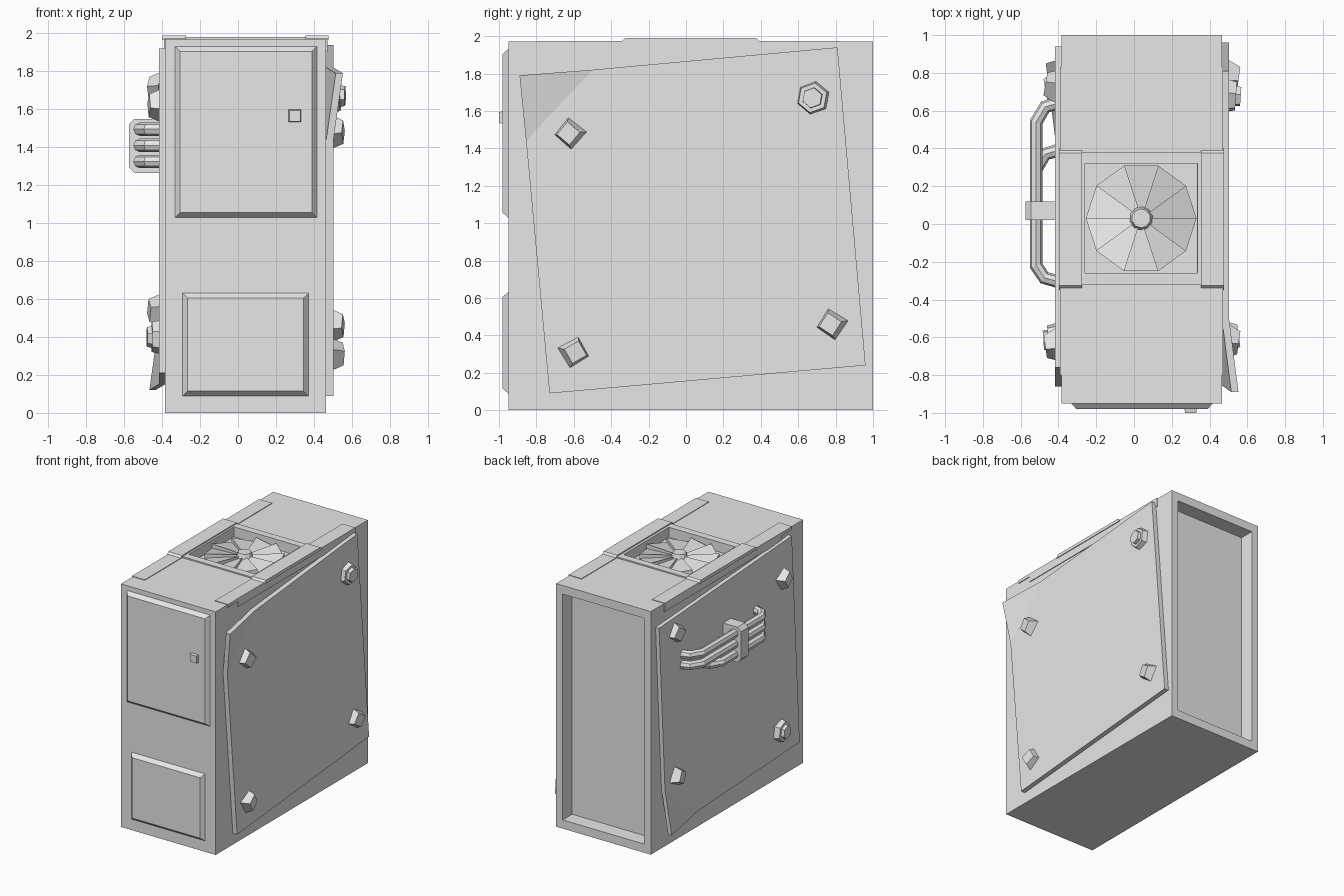
import bpy, bmesh, math
from mathutils import Vector, Matrix

if "Cube" in bpy.data.objects:
    bpy.data.objects.remove(bpy.data.objects["Cube"])

grey = bpy.data.materials.new("light_grey")
grey.use_nodes = True
grey.diffuse_color = (0.8, 0.8, 0.8, 1)
grey.node_tree.nodes["Principled BSDF"].inputs["Base Color"].default_value = (0.8, 0.8, 0.8, 1)


def finish(name, bm):
    bmesh.ops.recalc_face_normals(bm, faces=bm.faces[:])
    mesh = bpy.data.meshes.new(name)
    bm.to_mesh(mesh)
    bm.free()
    mesh.materials.append(grey)
    obj = bpy.data.objects.new(name, mesh)
    bpy.context.collection.objects.link(obj)
    return obj


def box_bm(lo, hi):
    lo, hi = Vector(lo), Vector(hi)
    bm = bmesh.new()
    bmesh.ops.create_cube(bm, size=1)
    for v in bm.verts:
        v.co = (lo + hi) / 2 + v.co * (hi - lo)
    return bm


def box(name, lo, hi):
    return finish(name, box_bm(lo, hi))


def face_towards(bm, axis):
    return max(bm.faces, key=lambda f: f.calc_center_median().dot(Vector(axis)))


def pocket(bm, axis, lo, hi, depth):
    """Sink a rectangle (snapped to lo/hi) into the face pointing along axis."""
    axis = Vector(axis)
    face = face_towards(bm, axis)
    bmesh.ops.inset_individual(bm, faces=[face], thickness=0.05)
    mid = face.calc_center_median()
    for v in face.verts:
        for i in range(3):
            if not axis[i]:
                v.co[i] = lo[i] if v.co[i] < mid[i] else hi[i]
    bmesh.ops.inset_individual(bm, faces=[face], thickness=0.001)
    for v in face.verts:
        v.co -= axis * depth


def shrink_face(bm, axis, amount):
    """Chamfer a box by pulling in the face pointing along axis."""
    face = face_towards(bm, axis)
    mid = face.calc_center_median()
    for v in face.verts:
        for i in range(3):
            if not axis[i]:
                v.co[i] -= math.copysign(amount, v.co[i] - mid[i])


# Case with a recessed back and a square fan well
X0, X1, TOP = -0.385, 0.465, 1.97
body = box_bm((X0, -0.95, 0), (X1, 1, TOP))
pocket(body, (0, 1, 0), (X0 + 0.06, 0, 0.07), (X1 - 0.06, 0, TOP - 0.07), 0.12)
well_lo, well_hi = (-0.26, -0.26, 0), (0.335, 0.32, 0)
pocket(body, (0, 0, 1), well_lo, well_hi, 0.07)
finish("case", body)

# Raised front doors and latch
for name, lo, hi in (("upper_door", (-0.34, -0.98, 1.02), (0.425, -0.94, 1.94)),
                     ("lower_door", (-0.3, -0.98, 0.08), (0.38, -0.94, 0.64))):
    bm = box_bm(lo, hi)
    shrink_face(bm, (0, -1, 0), 0.035)
    finish(name, bm)
bm = box_bm((0.265, -1, 1.53), (0.335, -0.97, 1.6))
shrink_face(bm, (0, -1, 0), 0.006)
finish("latch", bm)

# Frame around the fan well
FZ = 1.98
for name, x0, x1, y0, y1 in (("fan_frame_left", 0.335, 0.47, -0.32, 0.38),
                             ("fan_frame_right", -0.39, -0.26, -0.32, 0.38),
                             ("fan_frame_front", -0.26, 0.335, -0.32, -0.26),
                             ("fan_frame_back", -0.26, 0.335, 0.32, 0.38)):
    box(name, (x0, y0, 1.96), (x1, y1, FZ))

# Edge rails folded over the top edges, with a thicker middle
for side, edge in (("left", X1), ("right", X0)):
    s = 1 if side == "left" else -1

    def span(a, b):
        return sorted((edge + s * a, edge + s * b))
    a, b = span(-0.11, 0.006)
    box(side + "_rail_top", (a, -0.8, 1.95), (b, 0.83, 1.975))
    a, b = span(-0.02, 0.006)
    box(side + "_rail_flange", (a, -0.67, 1.905), (b, 0.83, 1.972))
    a, b = span(-0.11, 0.012)
    bm = box_bm((a, -0.35, 1.965), (b, 0.4, 1.99))
    for v in bm.verts:
        if v.co.z > 1.98:
            v.co.y -= math.copysign(0.025, v.co.y)
    finish(side + "_rail_pad", bm)

# Fan: ten pitched blades around a chamfered hub
FAN = Vector((0.038, 0.03, 0))


def around(r, deg, z):
    a = math.radians(deg)
    return FAN + Vector((r * math.cos(a), r * math.sin(a), z))


bm = bmesh.new()
for k in range(10):
    a, b = 36 * k, 36 * k + 36
    top = [around(0.05, a, 1.93), around(0.293, a, 1.92),
           around(0.293, b, 1.955), around(0.05, b, 1.945)]
    base = [Vector((p.x, p.y, 1.9)) for p in top]
    t, d = [[bm.verts.new(p) for p in ring] for ring in (top, base)]
    bm.faces.new(t)
    for i in range(4):
        j = (i + 1) % 4
        bm.faces.new((d[i], d[j], t[j], t[i]))
finish("fan_blades", bm)


def frustum(name, segs, r0, r1, depth, matrix):
    bm = bmesh.new()
    bmesh.ops.create_cone(bm, cap_ends=True, segments=segs, radius1=r0, radius2=r1,
                          depth=depth, matrix=matrix @ Matrix.Translation((0, 0, depth / 2)))
    return finish(name, bm)


frustum("fan_hub", 10, 0.07, 0.05, 0.06, Matrix.Translation(FAN + Vector((0, 0, 1.91))))


# Crooked side panels, each with one corner bent outward
def side_panel(name, inner, outer, bent, outline):
    bm = bmesh.new()
    layers = []
    for x in (inner, outer):
        layers.append([bm.verts.new((x + (bent if i == 0 else 0), y, z))
                       for i, (y, z) in enumerate(outline)])
    n = len(outline)
    for ring in layers:
        bm.faces.new(ring[1:])
        bm.faces.new((ring[0], ring[1], ring[-1]))
    for i in range(n):
        j = (i + 1) % n
        bm.faces.new((layers[0][i], layers[0][j], layers[1][j], layers[1][i]))
    finish(name, bm)


side_panel("left_panel", X1, 0.503, 0.05,
           [(-0.89, 1.79), (-0.5, 1.82), (0.81, 1.94), (0.96, 0.24), (-0.73, 0.09), (-0.855, 1.44)])
side_panel("right_panel", X0, -0.417, -0.05,
           [(0.85, 0.12), (0.45, 0.15), (-0.86, 0.21), (-0.76, 1.92), (0.94, 1.82), (0.865, 0.48)])


# Studs and hex bolts on the side panels
def on_side(x, y, z, spin, tilt=0):
    s = 1 if x > 0 else -1
    return (Matrix.Translation((x, y, z)) @ Matrix.Rotation(s * math.pi / 2, 4, 'Y')
            @ Matrix.Rotation(math.radians(tilt), 4, 'X')
            @ Matrix.Rotation(math.radians(spin), 4, 'Z'))


LX, RX = 0.49, -0.405
studs = ((LX, -0.62, 1.48, 5, 8), (LX, -0.6, 0.31, -15, -8), (LX, 0.78, 0.46, 12, 8),
         (RX, 0.73, 1.71, 10, -10), (RX, -0.64, 1.62, -12, 8), (RX, 0.72, 0.54, 15, 10))
for i, place in enumerate(studs):
    frustum("stud_%d" % (i + 1), 4, 0.09, 0.062, 0.065, on_side(*place))
for name, x, y, z in (("left_bolt", LX, 0.68, 1.67), ("right_bolt", RX, -0.61, 0.4)):
    place = on_side(x, y, z, 20, 4)
    frustum(name + "_flange", 6, 0.092, 0.08, 0.05, place)
    frustum(name + "_head", 6, 0.06, 0.054, 0.075, place)


# Three bent pipes held by a clamp on the right side
def pipe(name, z, back):
    curve = bpy.data.curves.new(name, 'CURVE')
    curve.dimensions = '3D'
    curve.bevel_depth = 0.035
    curve.bevel_resolution = 2
    curve.use_fill_caps = True
    path = [(-0.4, back), (-0.47, back - 0.02), (-0.518, back - 0.1),
            (-0.518, -0.22), (-0.475, -0.285), (-0.4, -0.305)]
    spline = curve.splines.new('POLY')
    spline.points.add(len(path) - 1)
    for p, (x, y) in zip(spline.points, path):
        p.co = (x, y, z, 1)
    spline.use_smooth = False
    curve.materials.append(grey)
    bpy.context.collection.objects.link(bpy.data.objects.new(name, curve))


pipe("upper_pipe", 1.495, 0.64)
pipe("middle_pipe", 1.41, 0.64)
pipe("lower_pipe", 1.325, 0.39)
bm = box_bm((-0.575, 0.02, 1.265), (-0.4, 0.12, 1.55))
edges = [e for e in bm.edges if all(v.co.x < -0.5 for v in e.verts)
         and abs(e.verts[0].co.z - e.verts[1].co.z) < 0.01]
bmesh.ops.bevel(bm, geom=edges, offset=0.03, segments=1, affect='EDGES')
finish("pipe_clamp", bm)
